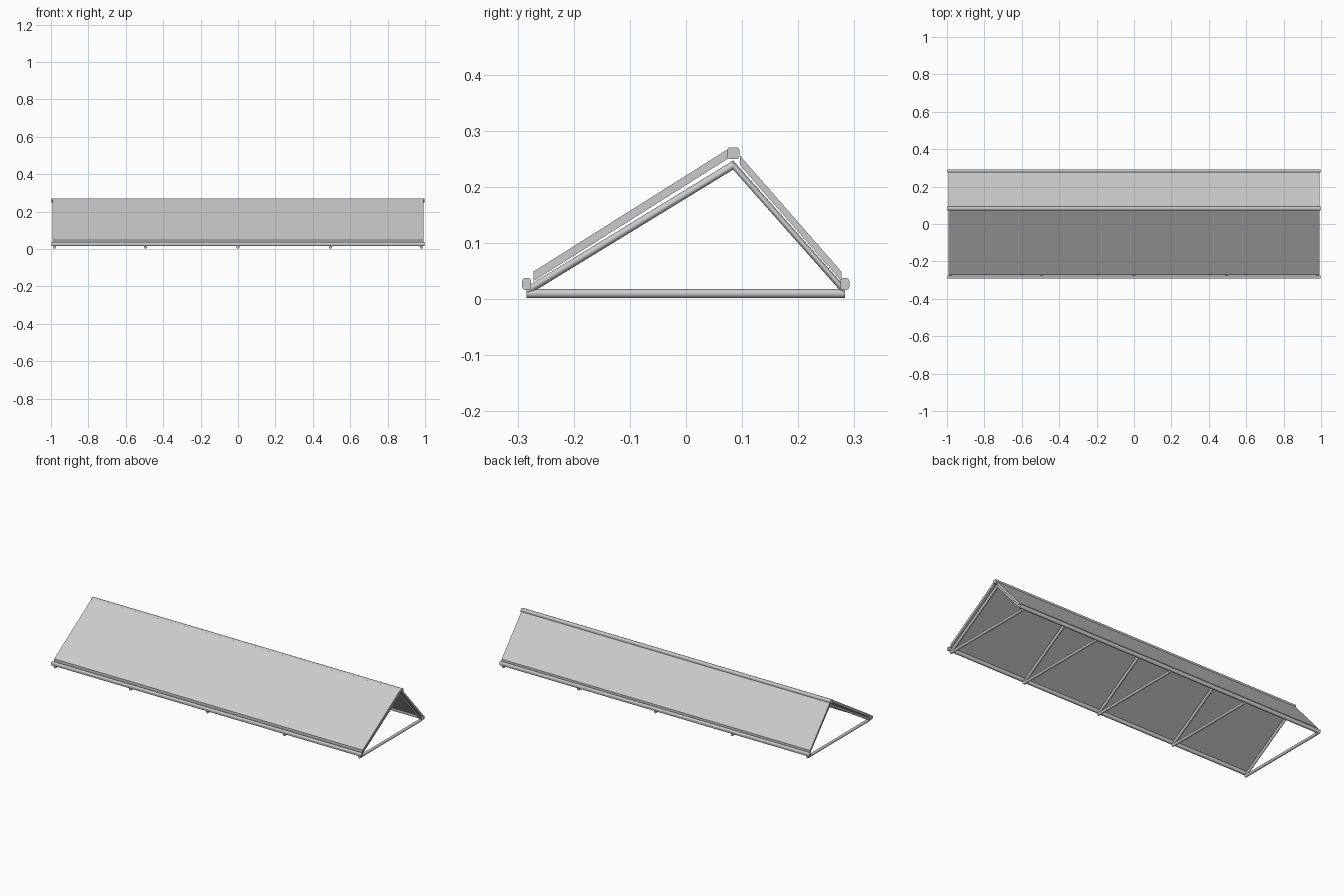
import bpy, bmesh, math
from mathutils import Vector

if "Cube" in bpy.data.objects:
    bpy.data.objects.remove(bpy.data.objects["Cube"])

mat = bpy.data.materials.new("light grey")
mat.diffuse_color = (0.6, 0.6, 0.6, 1)
mat.use_nodes = True
mat.node_tree.nodes["Principled BSDF"].inputs["Base Color"].default_value = mat.diffuse_color


def finish(name, bm, smooth=True):
    bmesh.ops.recalc_face_normals(bm, faces=bm.faces)
    me = bpy.data.meshes.new(name)
    bm.to_mesh(me)
    bm.free()
    ob = bpy.data.objects.new(name, me)
    bpy.context.collection.objects.link(ob)
    me.materials.append(mat)
    if smooth:
        bpy.ops.object.select_all(action='DESELECT')
        ob.select_set(True)
        bpy.context.view_layer.objects.active = ob
        bpy.ops.object.shade_smooth_by_angle(angle=math.radians(46))
    return ob


def loft(name, ring_a, ring_b, smooth=True):
    bm = bmesh.new()
    a = [bm.verts.new(p) for p in ring_a]
    b = [bm.verts.new(p) for p in ring_b]
    n = len(a)
    for i in range(n):
        bm.faces.new((a[i], a[(i + 1) % n], b[(i + 1) % n], b[i]))
    bm.faces.new(a)
    bm.faces.new(b)
    return finish(name, bm, smooth)


def rail(name, y, z, hw, hh, r=0.005):
    # rounded rectangular section running the whole length
    sec = []
    for k, (sx, sy) in enumerate(((1, 1), (-1, 1), (-1, -1), (1, -1))):
        for j in range(3):
            t = math.radians(90 * k + 45 * j)
            sec.append((y + sx * (hw - r) + r * math.cos(t), z + sy * (hh - r) + r * math.sin(t)))
    loft(name, [(-0.998, *p) for p in sec], [(0.998, *p) for p in sec])


def tube(name, x, p, q, r=0.008, n=12):
    # round bar cut vertically at both ends
    ring = [(r * math.cos(2 * math.pi * i / n), r * math.sin(2 * math.pi * i / n)) for i in range(n)]
    loft(name, [(x + a, p[0], p[1] + b) for a, b in ring], [(x + a, q[0], q[1] + b) for a, b in ring])


def panel(name, p, q, t=0.017):
    # sloping sheet given by its top edge line
    sec = [p, q, (q[0], q[1] - t), (p[0], p[1] - t)]
    loft(name, [(-0.993, *s) for s in sec], [(0.993, *s) for s in sec], False)


# long rails at the eaves and the ridge
rail("front_eave_rail", -0.284, 0.027, 0.008, 0.0105)
rail("back_eave_rail", 0.283, 0.027, 0.008, 0.0105)
rail("ridge_rail", 0.084, 0.26, 0.011, 0.0105)

# five triangular frames
for i, x in enumerate((-0.98, -0.495, 0, 0.495, 0.98)):
    tube(f"bottom_bar_{i}", x, (-0.284, 0.010), (0.283, 0.010))
    tube(f"front_rafter_{i}", x, (-0.284, 0.014), (0.084, 0.239))
    tube(f"back_rafter_{i}", x, (0.283, 0.014), (0.084, 0.239))

# sloping roof panels
panel("front_panel", (-0.272, 0.049), (0.074, 0.267))
panel("back_panel", (0.277, 0.049), (0.096, 0.256))
